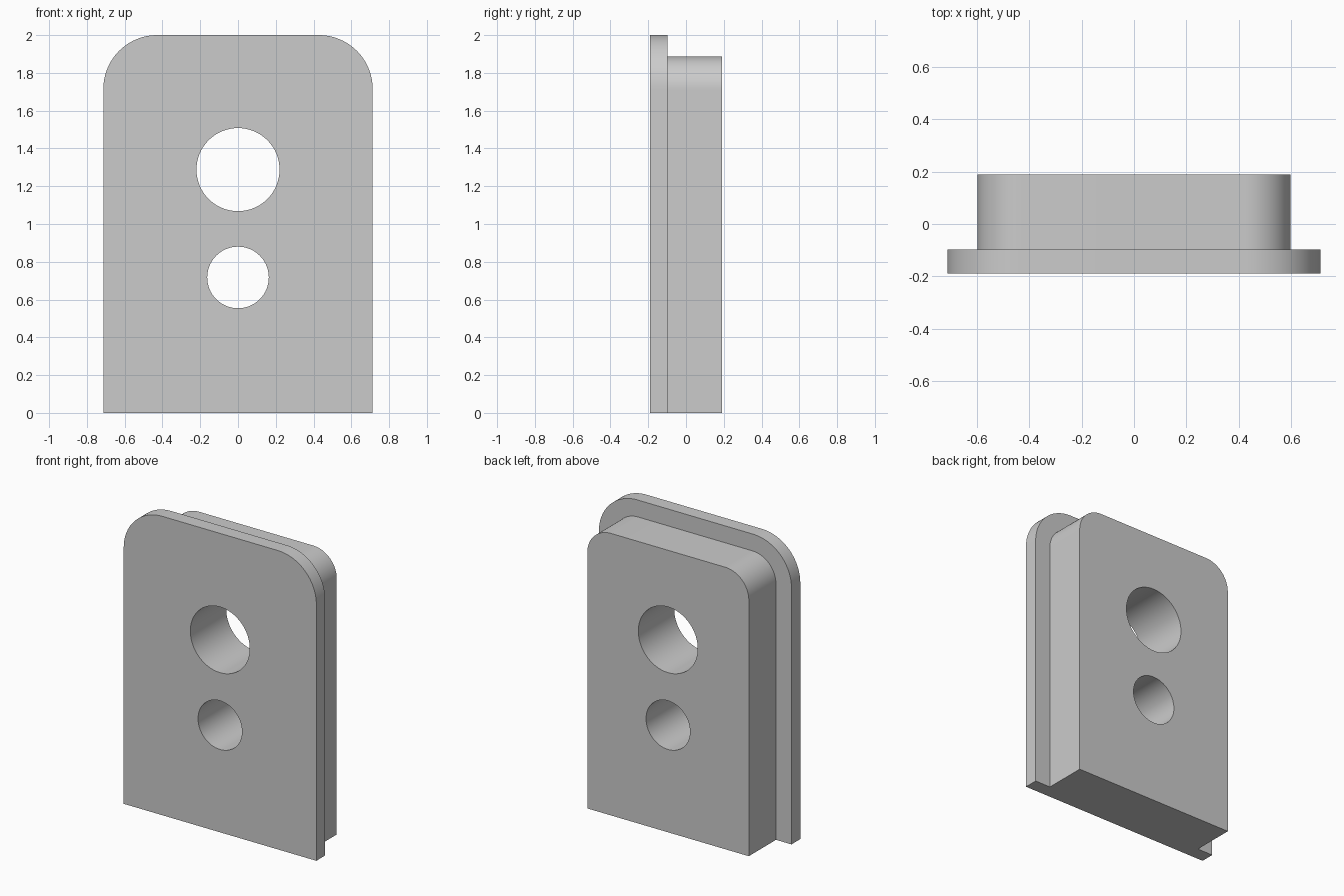
import bpy, bmesh
from math import sin, cos, pi

if "Cube" in bpy.data.objects:
    bpy.data.objects.remove(bpy.data.objects["Cube"])

grey = bpy.data.materials.new("plain grey")
grey.use_nodes = True
colour = (0.6, 0.6, 0.6, 1)
grey.diffuse_color = colour
grey.node_tree.nodes["Principled BSDF"].inputs["Base Color"].default_value = colour


def arc(x, z, r, start, end, steps):
    angles = [start + (end - start) * i / steps for i in range(steps + 1)]
    return [(x + r * cos(a), z + r * sin(a)) for a in angles]


def slab(name, outline, front, back):
    """Extrude an x-z outline from front to back along y."""
    bm = bmesh.new()
    face = bm.faces.new([bm.verts.new((x, front, z)) for x, z in outline])
    new = bmesh.ops.extrude_face_region(bm, geom=[face])["geom"]
    moved = [v for v in new if isinstance(v, bmesh.types.BMVert)]
    bmesh.ops.translate(bm, verts=moved, vec=(0, back - front, 0))
    bmesh.ops.recalc_face_normals(bm, faces=bm.faces)
    mesh = bpy.data.meshes.new(name)
    bm.to_mesh(mesh)
    bm.free()
    mesh.materials.append(grey)
    obj = bpy.data.objects.new(name, mesh)
    bpy.context.collection.objects.link(obj)
    return obj


def rounded_top(half, top, r):
    right = arc(half - r, top - r, r, 0, pi / 2, 24)
    left = [(-x, z) for x, z in reversed(right)]
    return [(half, 0)] + right + left + [(-half, 0)]


def combine(target, helper, operation):
    mod = target.modifiers.new(operation.lower(), "BOOLEAN")
    mod.operation, mod.solver, mod.object = operation, "EXACT", helper
    bpy.context.view_layer.objects.active = target
    bpy.ops.object.modifier_apply(modifier=mod.name)
    bpy.data.objects.remove(helper)


# Wide front flange joined to the narrower, thicker back block
body = slab("flanged_plate", rounded_top(0.713, 2, 0.285), -0.19, -0.097)
block = slab("back_block", rounded_top(0.598, 1.887, 0.175), -0.097, 0.19)
combine(body, block, "UNION")

# Two round through holes
for z, r in ((1.288, 0.22), (0.717, 0.163)):
    cutter = slab("hole_cutter", arc(0, z, r, 0, 2 * pi, 64)[:-1], -0.5, 0.5)
    cutter.hide_render = True
    combine(body, cutter, "DIFFERENCE")

# Smooth rounded walls with crisp edges
bpy.ops.object.select_all(action="DESELECT")
body.select_set(True)
bpy.context.view_layer.objects.active = body
bpy.ops.object.shade_smooth_by_angle()
